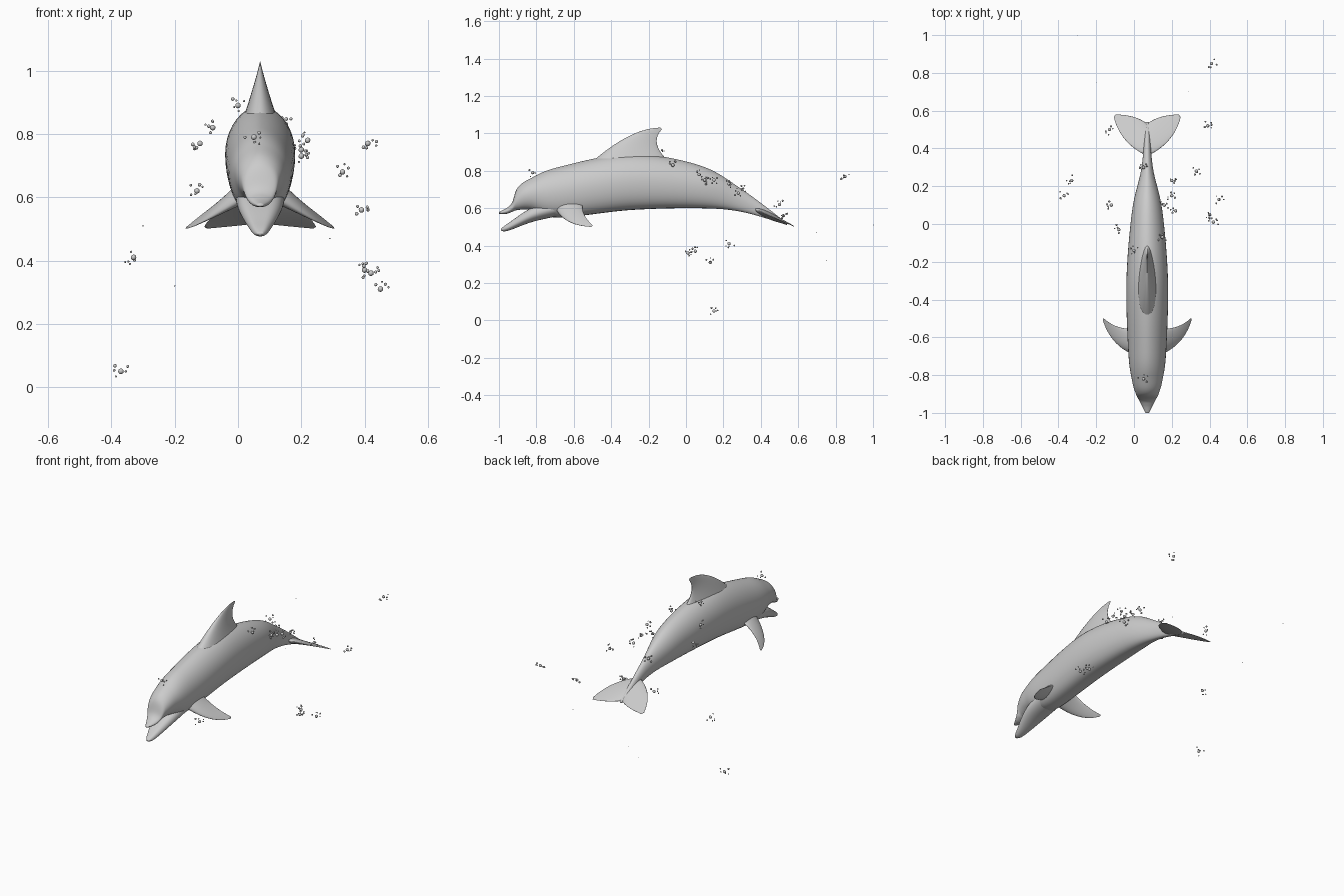
import bpy, bmesh, math, random
from mathutils import Vector

if "Cube" in bpy.data.objects:
    bpy.data.objects.remove(bpy.data.objects["Cube"], do_unlink=True)

random.seed(4)
CENTRE_LINE = Vector((.07, 0, 0))

grey = bpy.data.materials.new("soft_grey")
grey.use_nodes = True
colour = (.6, .6, .6, 1)
grey.diffuse_color = colour
grey.node_tree.nodes["Principled BSDF"].inputs["Base Color"].default_value = colour


def finish(name, bm):
    """Turn the built surface into a smooth grey object."""
    bmesh.ops.recalc_face_normals(bm, faces=bm.faces)
    mesh = bpy.data.meshes.new(name)
    bm.to_mesh(mesh)
    bm.free()
    mesh.materials.append(grey)
    mesh.shade_smooth()
    part = bpy.data.objects.new(name, mesh)
    bpy.context.collection.objects.link(part)


def skin(name, rings):
    """Bridge rings of points and close both ends."""
    bm = bmesh.new()
    loops = [[bm.verts.new(point + CENTRE_LINE) for point in ring] for ring in rings]
    for near, far in zip(loops, loops[1:]):
        for i in range(len(near)):
            bm.faces.new((near[i - 1], near[i], far[i], far[i - 1]))
    bm.faces.new(loops[0])
    bm.faces.new(loops[-1])
    finish(name, bm)


def around(sides=40):
    """Cosine and sine pairs for one turn."""
    for k in range(sides):
        angle = math.tau * k / sides
        yield math.cos(angle), math.sin(angle)


def refine(stations, steps=8):
    """Run a smooth curve through the stations."""
    rows = [Vector(row) for row in stations]
    rows = [rows[0]] + rows + [rows[-1]]
    for before, start, end, after in zip(rows, rows[1:], rows[2:], rows[3:]):
        leave, arrive = (end - before) / 2, (after - start) / 2
        for step in range(steps):
            t = step / steps
            ease = t * t * (3 - 2 * t)
            yield (start.lerp(end, ease) + leave * t * (1 - t) ** 2
                   - arrive * t * t * (1 - t))
    yield rows[-1]


def trunk(name, stations, upper, lower):
    """Stations hold y, top, bottom and half width; upper and lower set the roundness."""
    rings = []
    for y, top, bottom, width in refine(stations):
        middle, height = (top + bottom) / 2, (top - bottom) / 2
        ring = []
        for c, s in around():
            bulge = abs(c) ** (upper if s > 0 else lower)
            ring.append(Vector((math.copysign(bulge, c) * width, y, middle + s * height)))
        rings.append(ring)
    skin(name, rings)


def bend(start, control, end, t):
    """Point on a quadratic curve."""
    start, control, end = Vector(start), Vector(control), Vector(end)
    return start.lerp(control, t).lerp(control.lerp(end, t), t)


def fin(name, lead, trail, tip, axis, thickness, mirror=1, steps=20):
    """Leading and trailing edges curve from their roots to a shared tip."""
    axis = Vector(axis).normalized()
    rings = []
    for step in range(steps):
        t = step / steps
        front, back = bend(*lead, tip, t), bend(*trail, tip, t)
        thick = thickness * (1 - t) ** 2 + .003 * (1 - t)
        ring = []
        for c, s in around():
            point = front.lerp(back, (1 - c) / 2) + axis * thick * s * (1 + c / 4)
            point.x *= mirror
            ring.append(point)
        rings.append(ring)
    skin(name, rings)


# Body with forehead and upper beak
trunk("body", [
    (-1, .58, .57, .01), (-.96, .6, .57, .03), (-.93, .63, .58, .045),
    (-.9, .71, .59, .06), (-.83, .76, .59, .08), (-.68, .82, .55, .1),
    (-.3, .89, .59, .11), (.07, .83, .6, .08), (.3, .7, .58, .03),
    (.54, .52, .51, .01)], upper=1.1, lower=.75)

# Lower jaw, hanging open
trunk("lower_jaw", [
    (-.99, .49, .48, .01), (-.95, .52, .48, .03),
    (-.81, .61, .53, .07), (-.62, .67, .57, .08)], upper=.5, lower=.9)

# Back fin, swept and flared at the base
fin("dorsal_fin", [(0, -.5, .85), (0, -.28, 1.04)], [(0, -.08, .84), (0, -.21, .95)],
    tip=(0, -.12, 1.03), axis=(1, 0, 0), thickness=.05)

# Paired flippers and tail flukes
for side, mirror in (("left", 1), ("right", -1)):
    fin(side + "_flipper", [(.05, -.7, .61), (.2, -.65, .5)],
        [(.05, -.55, .63), (.16, -.57, .57)],
        tip=(.24, -.49, .5), axis=(.5, .2, .8), thickness=.03, mirror=mirror)
    fin(side + "_tail_fluke", [(0, .36, .6), (.15, .43, .57)],
        [(0, .53, .52), (.06, .58, .51)],
        tip=(.18, .58, .5), axis=(0, .4, .9), thickness=.015, mirror=mirror)

# Bubble clusters: one larger bubble ringed by small ones
bubbles = bmesh.new()


def bubble(centre, radius):
    made = bmesh.ops.create_icosphere(bubbles, subdivisions=2, radius=radius)
    bmesh.ops.translate(bubbles, verts=made["verts"], vec=centre)


for spot in [
        (0, -.14, .89), (-.08, -.03, .82), (-.12, .1, .77), (-.13, .5, .62),
        (-.33, .23, .41), (-.37, .15, .05), (.15, -.07, .83), (.05, -.82, .79),
        (.2, .15, .75), (.22, .07, .78), (.2, .23, .73), (.16, .1, .75),
        (.41, .85, .77), (.33, .28, .68), (.39, .52, .56), (.4, .05, .37),
        (.42, .01, .36), (.45, .13, .31), (.05, .3, .7)]:
    bubble(spot, .009)
    for _ in range(5):
        away = Vector([random.uniform(-1, 1) for _ in "xyz"]).normalized()
        bubble(Vector(spot) + away * random.uniform(.02, .03), random.uniform(.003, .006))

# Stray specks
for spot in [(-.2, .75, .32), (-.3, 1, .51), (.29, .7, .47)]:
    bubble(spot, .002)
finish("bubbles", bubbles)
